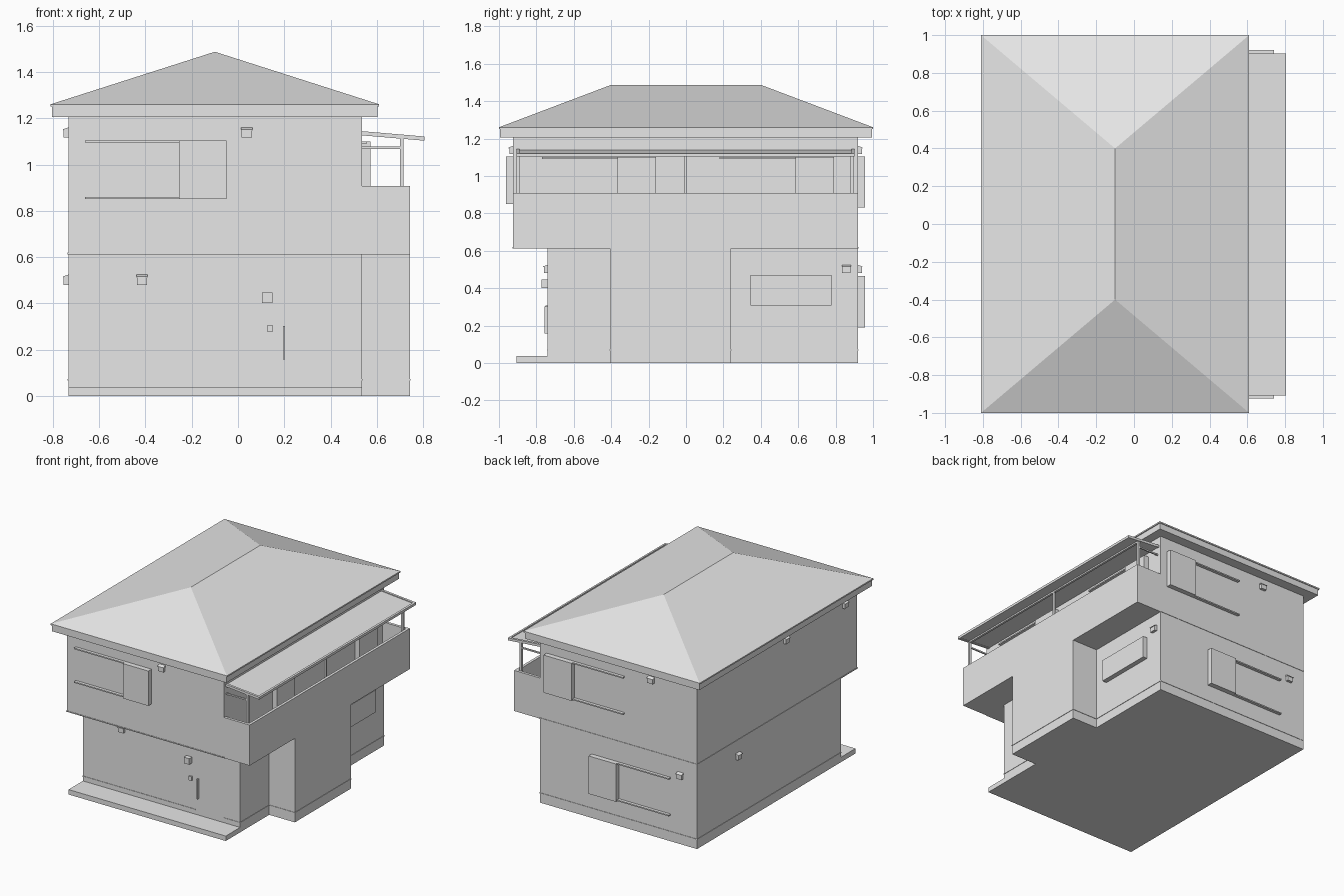
import bpy

grey = bpy.data.materials.new("light grey")
grey.diffuse_color = (0.8, 0.8, 0.8, 1)


def mesh(name, verts, faces):
    me = bpy.data.meshes.new(name)
    me.from_pydata(verts, [], faces)
    me.materials.append(grey)
    ob = bpy.data.objects.new(name, me)
    bpy.context.collection.objects.link(ob)
    return ob


CUBE = [(0, 1, 3, 2), (4, 6, 7, 5), (0, 4, 5, 1), (2, 3, 7, 6), (0, 2, 6, 4), (1, 5, 7, 3)]


def box(name, x, y, z):
    x, y, z = sorted(x), sorted(y), sorted(z)
    return mesh(name, [(a, b, c) for a in x for b in y for c in z], CUBE)


# Walls: (axis the wall faces, position, outward sign)
FRONT_UP, FRONT_LOW = ("y", -0.925, -1), ("y", -0.74, -1)
BACK, LEFT, RIGHT = ("y", 0.92, 1), ("x", -0.733, -1), ("x", 0.535, 1)


def on_wall(name, wall, u, z, depth):
    axis, pos, s = wall
    d = (pos - s * 0.005, pos + s * depth)
    return box(name, u, d, z) if axis == "y" else box(name, d, u, z)


def vent(wall, u, z):
    """Small box with a sloping hood."""
    on_wall("vent_body", wall, (u - 0.022, u + 0.022), (z, z + 0.036), 0.02)
    ob = on_wall("vent_hood", wall, (u - 0.024, u + 0.024), (z + 0.032, z + 0.046), 0.024)
    axis, pos, s = wall
    i = 0 if axis == "x" else 1
    for v in ob.data.vertices:
        if v.co.z > z + 0.04 and (v.co[i] - pos) * s > 0:
            v.co.z -= 0.01


def shutter(wall, u0, u1, u2, z0, z1, depth=0.037):
    """Panel between u0 and u1, sliding rails between u1 and u2."""
    on_wall("shutter_panel", wall, (u0, u1), (z0, z1), depth)
    for z in (z0, z1 - 0.009):
        on_wall("shutter_rail", wall, (u1, u2), (z, z + 0.009), depth * 0.6)


# Storeys
box("ground_floor", (-0.733, 0.535), (-0.74, 0.92), (0, 0.617))
box("upper_floor", (-0.733, 0.535), (-0.925, 0.92), (0.615, 1.21))
box("side_bay", (0.53, 0.742), (-0.405, 0.24), (0, 0.617))
box("entrance_step", (-0.733, 0.535), (-0.905, -0.735), (0, 0.036))

# Thin trim lines, broken at the door
for a, b in ((-0.733, 0.175), (0.40, 0.535)):
    box("plinth_front", (a, b), (-0.743, -0.738), (0.067, 0.073))
box("plinth_back", (-0.733, 0.535), (0.918, 0.923), (0.067, 0.073))
box("plinth_left", (-0.736, -0.731), (-0.74, 0.92), (0.067, 0.073))
box("plinth_bay", (0.53, 0.745), (-0.408, 0.243), (0.067, 0.073))
box("plinth_right", (0.53, 0.538), (-0.74, 0.92), (0.067, 0.073))
box("storey_band", (-0.736, 0.538), (-0.928, 0.923), (0.612, 0.619))

# Balcony
box("balcony_floor", (0.53, 0.742), (-0.925, 0.92), (0.612, 0.65))
box("balcony_parapet_long", (0.722, 0.742), (-0.925, 0.92), (0.612, 0.908))
for a in (-0.925, 0.90):
    box("balcony_parapet_end", (0.53, 0.742), (a, a + 0.02), (0.612, 0.908))
for y in (-0.905, -0.011, 0.88):
    box("canopy_post", (0.70, 0.716), (y, y + 0.016), (0.65, 1.122))
for y in (-0.902, 0.883):
    box("end_rail", (0.53, 0.705), (y, y + 0.01), (1.067, 1.077))
box("canopy_beam", (0.70, 0.716), (-0.905, 0.896), (1.104, 1.118))


# Sloping canopy with a raised rim
def sloped(name, x, y, low, high):
    ob = box(name, x, y, (low, high))
    for v in ob.data.vertices:
        v.co.z -= (v.co.x - 0.535) * 0.085
    return ob


sloped("canopy_panel", (0.53, 0.80), (-0.90, 0.895), 1.130, 1.138)
sloped("canopy_rim_long", (0.79, 0.805), (-0.907, 0.902), 1.126, 1.144)
for a in (-0.907, 0.885):
    sloped("canopy_rim_end", (0.53, 0.805), (a, a + 0.017), 1.126, 1.144)

# Hipped roof
box("roof_fascia", (-0.803, 0.603), (-0.994, 0.994), (1.205, 1.252))
xa, xb, z0, z1 = -0.81, 0.61, 1.25, 1.26
rv = [(x, y, z) for z in (z0, z1) for x, y in ((xa, -1), (xb, -1), (xb, 1), (xa, 1))]
rv += [(-0.1, -0.4, 1.487), (-0.1, 0.4, 1.487)]
mesh("hipped_roof", rv, [(3, 2, 1, 0), (0, 1, 5, 4), (1, 2, 6, 5), (2, 3, 7, 6), (3, 0, 4, 7),
                         (4, 5, 8), (5, 6, 9, 8), (6, 7, 9), (7, 4, 8, 9)])

# Shutters and windows
shutter(FRONT_UP, -0.05, -0.255, -0.66, 0.85, 1.104)
shutter(BACK, 0.479, 0.254, -0.15, 0.83, 1.104)
shutter(BACK, 0.116, -0.104, -0.52, 0.19, 0.466)
shutter(RIGHT, -0.16, -0.365, -0.77, 0.66, 1.10)
shutter(RIGHT, 0.79, 0.585, 0.18, 0.66, 1.10)
on_wall("side_window", RIGHT, (0.345, 0.777), (0.308, 0.47), 0.035)

# Vents
for w, u, z in ((FRONT_UP, 0.038, 1.116), (FRONT_LOW, -0.415, 0.48), (LEFT, -0.10, 1.116),
                (LEFT, -0.776, 1.116), (LEFT, 0.45, 0.48), (BACK, -0.367, 1.116),
                (BACK, -0.60, 0.48), (RIGHT, 0.857, 0.48)):
    vent(w, u, z)

# Door fittings
on_wall("door_handle", FRONT_LOW, (0.194, 0.204), (0.158, 0.303), 0.017)
on_wall("door_intercom", FRONT_LOW, (0.128, 0.15), (0.276, 0.306), 0.012)
on_wall("porch_lamp", FRONT_LOW, (0.104, 0.148), (0.402, 0.446), 0.033)
